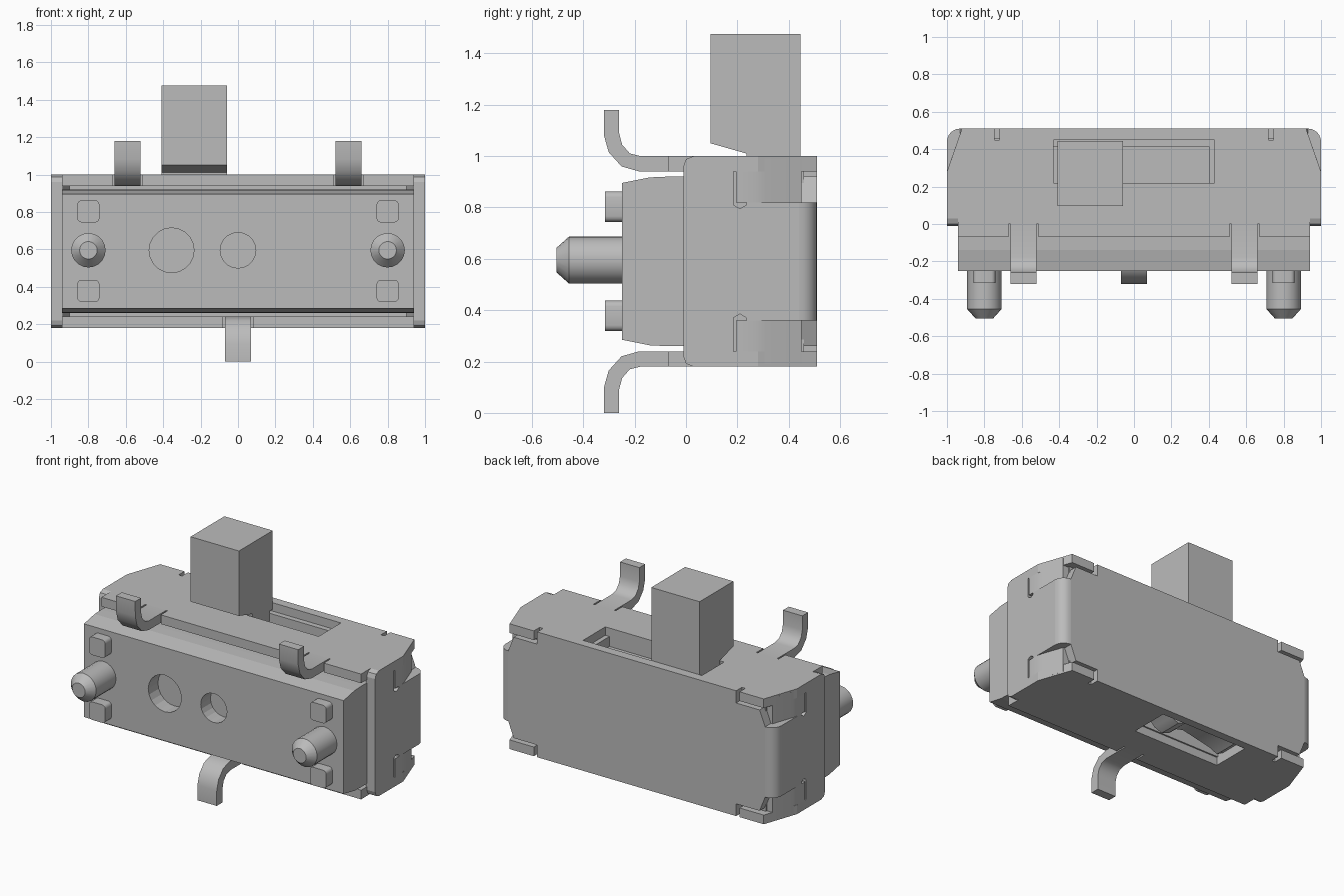
import bpy, bmesh, math
from mathutils import Vector

if "Cube" in bpy.data.objects:
    bpy.data.objects.remove(bpy.data.objects["Cube"])

grey = bpy.data.materials.new("neutral grey")
grey.use_nodes = True
grey.diffuse_color = (0.5, 0.5, 0.5, 1)
grey.node_tree.nodes["Principled BSDF"].inputs["Base Color"].default_value = (0.5, 0.5, 0.5, 1)

MID = 0.59  # height of the mirror plane between top and bottom
PLACE = {"x": lambda a, b, t: (t, a, b),
         "y": lambda a, b, t: (a, t, b),
         "z": lambda a, b, t: (a, b, t)}


def loft(name, rings, smooth=False):
    """Skin matching rings of points and cap both ends."""
    bm = bmesh.new()
    loops = [[bm.verts.new(p) for p in ring] for ring in rings]
    n = len(loops[0])
    for a, b in zip(loops, loops[1:]):
        for i in range(n):
            j = (i + 1) % n
            bm.faces.new((a[i], a[j], b[j], b[i]))
    bm.faces.new(loops[0])
    bm.faces.new(loops[-1])
    bmesh.ops.recalc_face_normals(bm, faces=bm.faces)
    me = bpy.data.meshes.new(name)
    bm.to_mesh(me)
    bm.free()
    me.materials.append(grey)
    if smooth:
        me.shade_smooth()
        me.set_sharp_from_angle(angle=math.radians(35))
    ob = bpy.data.objects.new(name, me)
    bpy.context.collection.objects.link(ob)
    return ob


def prism(name, outline, axis, lo, hi, smooth=False):
    return loft(name, [[PLACE[axis](a, b, t) for a, b in outline] for t in (lo, hi)], smooth)


def box(name, x, y, z):
    return prism(name, rect(x, y), "z", *z)


def rect(u, v):
    return [(u[0], v[0]), (u[1], v[0]), (u[1], v[1]), (u[0], v[1])]


def circle(cx, cz, r, n=20):
    return [(cx + r * math.cos(math.tau * i / n), cz + r * math.sin(math.tau * i / n))
            for i in range(n)]


def rounded(cx, cz, h, r):
    pts = []
    for q in range(4):
        for k in range(4):
            a = math.radians(90 * q + 30 * k)
            sx, sz = (1, -1, -1, 1)[q], (1, 1, -1, -1)[q]
            pts.append((cx + sx * (h - r) + r * math.cos(a), cz + sz * (h - r) + r * math.sin(a)))
    return pts


def sym(half):
    return half + [(-a, b) for a, b in reversed(half)]


def flip(outline):
    return [(a, 2 * MID - b) for a, b in outline]


def ribbon(path, thick):
    """Outline of a strip of constant thickness along a flat path."""
    pts = [Vector(p) for p in path]
    left, right = [], []
    for i, p in enumerate(pts):
        d = (pts[min(i + 1, len(pts) - 1)] - pts[max(i - 1, 0)]).normalized()
        n = Vector((-d.y, d.x)) * thick / 2
        left.append(tuple(p + n))
        right.append(tuple(p - n))
    return left + right[::-1]


def cut(ob, *cutters):
    for c in cutters:
        m = ob.modifiers.new("cut", "BOOLEAN")
        m.operation, m.solver, m.object = "DIFFERENCE", "EXACT", c
        c.hide_render = True
        c.hide_viewport = True
        c.display_type = "WIRE"


# Plastic base with two round recesses in the front
half_base = [(-0.25, 0.895), (-0.14, 0.917), (-0.07, 0.92), (0.1, 0.92)]
base = prism("base", half_base + flip(half_base)[::-1], "x", -0.94, 0.94)
cut(base,
    prism("large_recess_cutter", circle(-0.355, 0.595, 0.12), "y", -0.4, -0.15),
    prism("small_recess_cutter", circle(0, 0.595, 0.095), "y", -0.4, -0.15))

# Inner housing with the slider track and the spring pocket
housing = box("housing", (-0.9, 0.9), (0.09, 0.46), (0.235, 0.945))
cut(housing,
    box("track_cutter", (-0.43, 0.40), (0.22, 0.415), (0.88, 1.1)),
    box("pocket_cutter", (-0.5, 0.15), (0.2, 0.445), (0.1, 0.33)))


# Folded cover: top and bottom plates, with gaps for the legs and corner slits
def plate_outline(leg_gap):
    return sym([(0.72, 0.51), (0.72, 0.45), (0.745, 0.45), (0.745, 0.51), (0.92, 0.51),
                (1, 0.28), (1, 0.04), (0.94, 0.04), (0.94, -0.07)] + leg_gap)


top_gap = [(0.67, -0.07), (0.67, 0), (0.51, 0), (0.51, -0.07)]
top_plate = prism("top_plate", plate_outline(top_gap), "z", 0.94, 1.0)
cut(top_plate, box("slot_cutter", (-0.43, 0.43), (0.22, 0.45), (0.9, 1.1)))
bottom_plate = prism("bottom_plate", plate_outline([(0.08, -0.07), (0.08, 0)]), "z", 0.18, 0.24)
cut(bottom_plate, box("opening_cutter", (-0.5, 0.15), (0.19, 0.455), (0.1, 0.3)))

# Back wall of the cover
half_back = [(0.72, 1.0), (0.72, 0.92), (0.89, 0.92), (0.93, 0.82)]
half_back += flip(half_back)[::-1]
back_wall = prism("back_wall", sym(half_back), "y", 0.45, 0.51)
cut(back_wall, box("back_notch_cutter", (-0.5, 0.2), (0.4, 0.6), (0.1, 0.205)))

# Side walls, rounded corner bends and angled corner tabs
half_side = [(-0.01, 0.96), (0.0, 0.988), (0.03, 1.0), (0.185, 1.0), (0.185, 0.81),
             (0.21, 0.795), (0.235, 0.81), (0.235, 0.82), (0.44, 0.82)]
arc = [math.radians(15 * k) for k in range(7)]
bend = [(0.93 + 0.07 * math.cos(a), 0.44 + 0.07 * math.sin(a)) for a in arc]
bend += [(0.93, 0.45), (0.94, 0.44)]
tab = [(1, 0.195), (1, 0.27), (0.99, 0.31), (0.941, 0.45),
       (0.89, 0.45), (0.93, 0.31), (0.94, 0.27), (0.94, 0.195)]
for side, s in (("left", 1), ("right", -1)):
    prism(side + "_side_wall", half_side + flip(half_side)[::-1], "x", s * 0.935, s)
    prism(side + "_corner_bend", [(s * a, b) for a, b in bend], "z", 0.36, 0.82, True)
    for level, z in (("upper", (0.82, 0.99)), ("lower", (0.19, 0.36))):
        prism(f"{side}_{level}_corner_tab", [(s * a, b) for a, b in tab], "z", *z, True)

    # Locating pin and square standoffs on the front
    rings = [[(x, y, z) for x, z in circle(s * 0.8, 0.595, r)]
             for y, r in ((-0.2, 0.092), (-0.455, 0.092), (-0.505, 0.047))]
    loft(side + "_locating_pin", rings, True)
    for level, z in (("upper", 0.803), ("lower", 0.378)):
        prism(f"{side}_{level}_standoff", rounded(s * 0.8, z, 0.059, 0.022), "y", -0.315, -0.2, True)

# Bent terminal legs
leg = ribbon([(-0.29, 1.18), (-0.29, 1.085), (-0.275, 1.03), (-0.235, 0.985),
              (-0.18, 0.97), (0.02, 0.97)], 0.06)
for name, x, outline in (("top_left_leg", 0.59, leg), ("top_right_leg", -0.59, leg),
                         ("bottom_leg", 0, flip(leg))):
    prism(name, outline, "x", x - 0.07, x + 0.07, True)

# Slider knob with a sloped underside, and its stem in the track
prism("slider_knob", [(0.095, 1.475), (0.095, 1.05), (0.235, 1.01), (0.235, 0.96),
                      (0.445, 0.96), (0.445, 1.475)], "x", -0.41, -0.06)
box("slider_stem", (-0.41, -0.06), (0.235, 0.414), (0.87, 0.98))

# Wavy detent spring in the bottom pocket
wave = [(0.14, 0.29), (0.09, 0.28), (0.04, 0.23), (-0.01, 0.21), (-0.06, 0.23),
        (-0.12, 0.28), (-0.18, 0.295), (-0.4, 0.25), (-0.45, 0.225), (-0.49, 0.25)]
prism("detent_spring", ribbon(wave, 0.025), "y", 0.25, 0.41, True)
